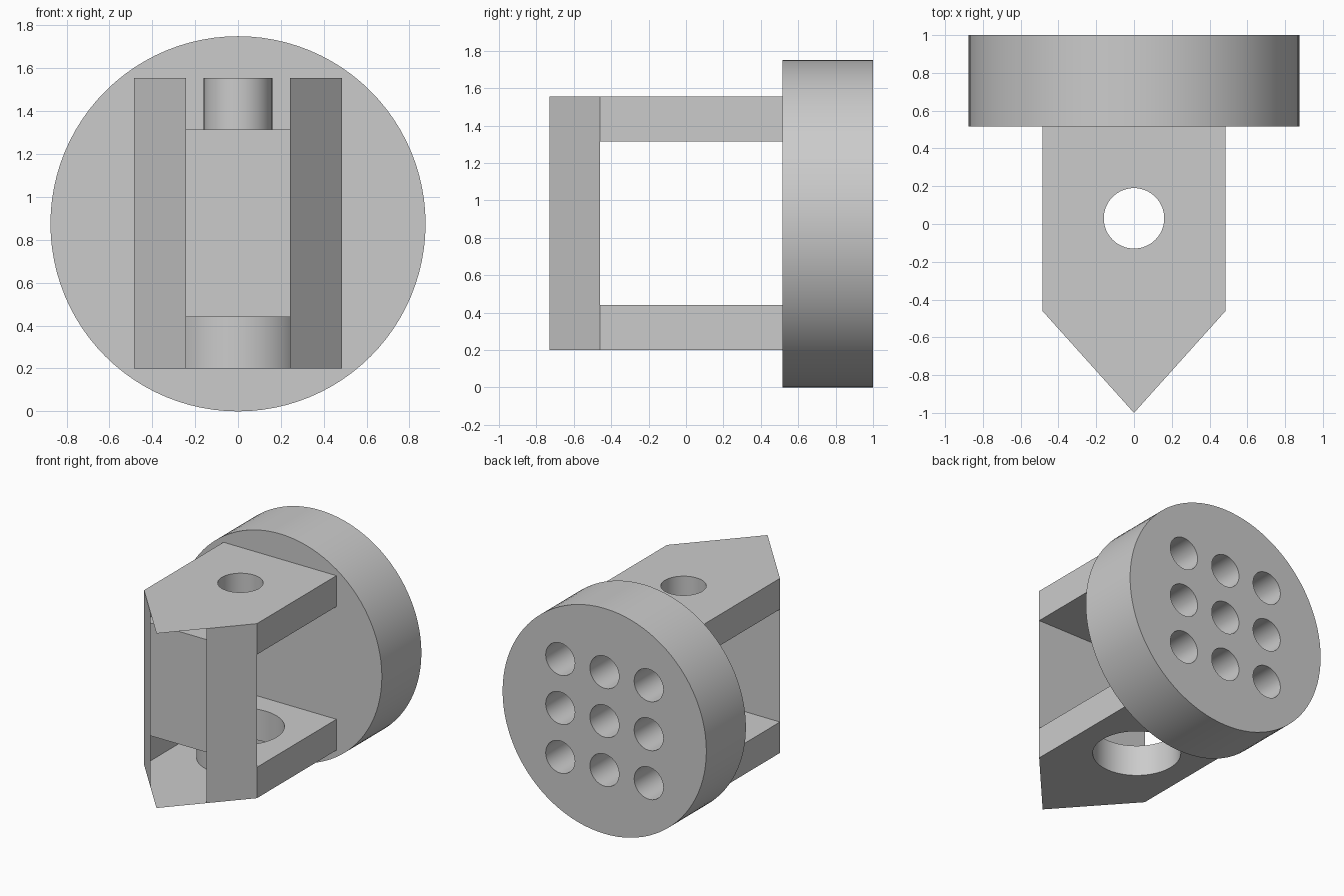
import bpy, bmesh, math
from mathutils import Vector

cube = bpy.data.objects.get("Cube")
if cube:
    bpy.data.objects.remove(cube, do_unlink=True)

grey = bpy.data.materials.new("plain_grey")
grey.use_nodes = True
grey.diffuse_color = (0.6, 0.6, 0.6, 1)
grey.node_tree.nodes["Principled BSDF"].inputs["Base Color"].default_value = (0.6, 0.6, 0.6, 1)

# Main dimensions
HALF_W = 0.485
SHOULDER, TIP, DISC_FRONT = -0.46, -1.0, 0.515
LOW, LOW_IN, HIGH_IN, HIGH = 0.2, 0.44, 1.315, 1.555
DISC_R = 0.875
HOLE_Y = 0.03


def circle(x, y, r, n=64):
    return [(x + r * math.cos(2 * math.pi * i / n),
             y + r * math.sin(2 * math.pi * i / n)) for i in range(n)]


def sheet(bm, outline, holes, z, up):
    """Flat sheet at height z with holes cut out."""
    edges = []
    for loop in [outline] + holes:
        vs = [bm.verts.new((x, y, z)) for x, y in loop]
        edges += [bm.edges.new((vs[i - 1], vs[i])) for i in range(len(vs))]
    made = bmesh.ops.triangle_fill(bm, edges=edges, use_beauty=True,
                                   normal=Vector((0, 0, 1)))["geom"]
    for f in made:
        if isinstance(f, bmesh.types.BMFace):
            f.normal_update()
            if (f.normal.z > 0) != up:
                f.normal_flip()


def wall(bm, path, z0, z1, closed=False):
    """Upright wall following a path."""
    pts = path + path[:1] if closed else path
    for (ax, ay), (bx, by) in zip(pts, pts[1:]):
        bm.faces.new([bm.verts.new(p) for p in
                      ((ax, ay, z0), (bx, by, z0), (bx, by, z1), (ax, ay, z1))])


def finish(bm, name):
    bmesh.ops.remove_doubles(bm, verts=bm.verts[:], dist=1e-5)
    mesh = bpy.data.meshes.new(name)
    bm.to_mesh(mesh)
    bm.free()
    mesh.materials.append(grey)
    ob = bpy.data.objects.new(name, mesh)
    bpy.context.collection.objects.link(ob)
    bpy.ops.object.select_all(action='DESELECT')
    ob.select_set(True)
    bpy.context.view_layer.objects.active = ob
    bpy.ops.object.shade_smooth_by_angle(angle=math.radians(30))
    return ob


# Arms: hollow plates whose outer skin runs on to a pointed tip
block = [(-HALF_W, SHOULDER), (HALF_W, SHOULDER),
         (HALF_W, DISC_FRONT), (-HALF_W, DISC_FRONT)]
pointed = block[:1] + [(0, TIP)] + block[1:]


def arm(name, z0, z1, hole_r, outer_on_top):
    bm = bmesh.new()
    hole = circle(0, HOLE_Y, hole_r)
    sheet(bm, pointed if outer_on_top else block, [hole], z1, True)
    sheet(bm, block if outer_on_top else pointed, [hole], z0, False)
    wall(bm, block[1:3], z0, z1)
    wall(bm, [block[3], block[0]], z0, z1)
    wall(bm, hole[::-1], z0, z1, closed=True)
    return finish(bm, name)


arm("upper_arm", HIGH_IN, HIGH, 0.16, True)
arm("lower_arm", LOW, LOW_IN, 0.31, False)

# Slanted cheeks covering the outer half of each front slope
mid = (HALF_W / 2, (SHOULDER + TIP) / 2)
for side, sx in (("left", 1), ("right", -1)):
    bm = bmesh.new()
    path = [(sx * mid[0], mid[1]), (sx * HALF_W, SHOULDER)]
    wall(bm, path[::sx], LOW, HIGH)
    finish(bm, side + "_front_cheek")

# Upright panel joining the arms at the shoulder
bm = bmesh.new()
wall(bm, block[:2], LOW_IN, HIGH_IN)
finish(bm, "front_panel")

# Round base with a grid of nine blind holes in its back
bm = bmesh.new()
depth, hole_depth, pitch = 1 - DISC_FRONT, 0.42, 0.38
rim = circle(0, 0, DISC_R, 96)
holes = [circle(i * pitch, j * pitch, 0.125, 48)
         for i in (-1, 0, 1) for j in (-1, 0, 1)]
sheet(bm, rim, holes, 0, True)
sheet(bm, rim, [], -depth, False)
wall(bm, rim, -depth, 0, closed=True)
for h in holes:
    wall(bm, h[::-1], -hole_depth, 0, closed=True)
    sheet(bm, h, [], -hole_depth, True)
disc = finish(bm, "round_base")
disc.rotation_euler.x = -math.pi / 2
disc.location = (0, 1, DISC_R)
